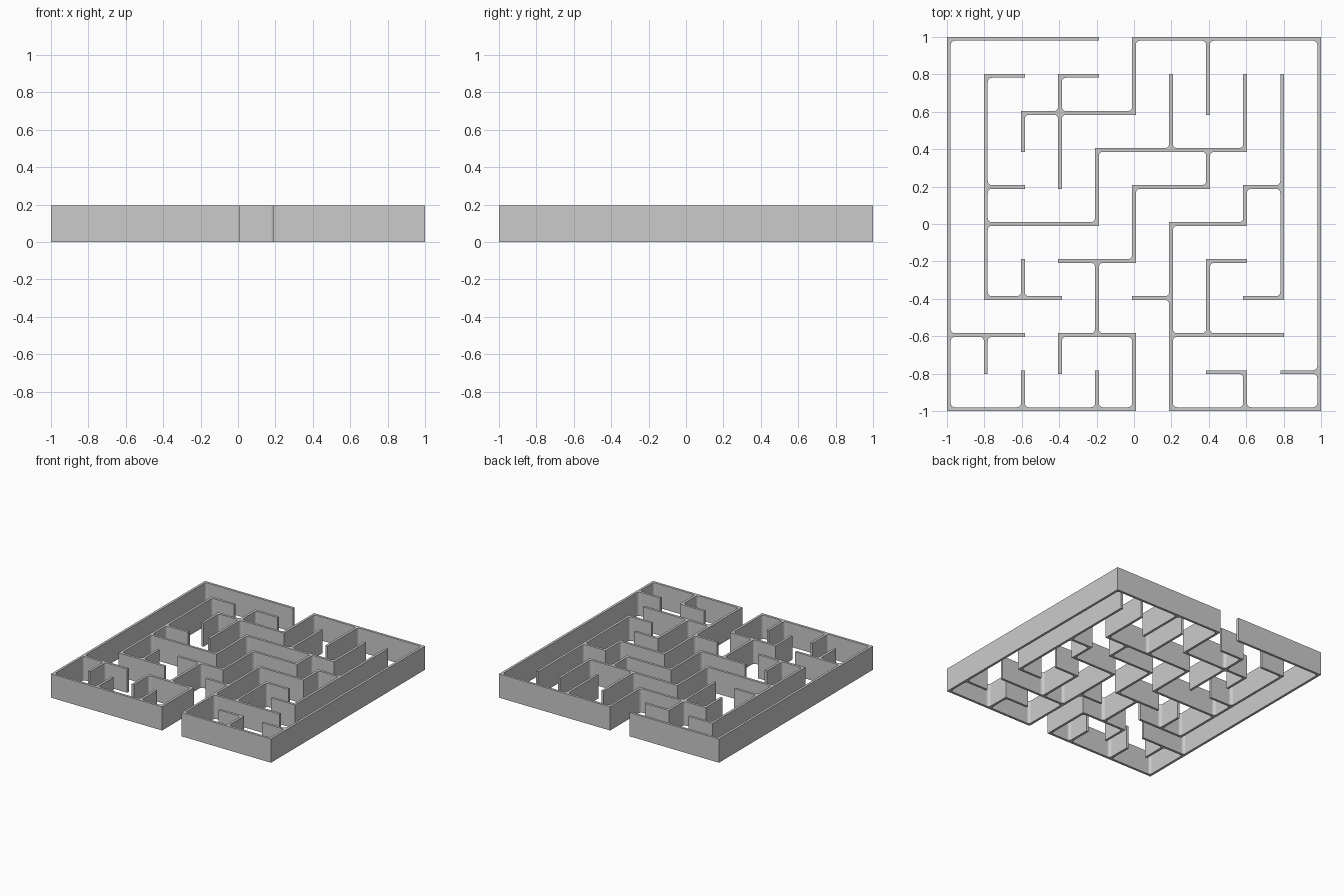
import bpy, bmesh
from math import sin, cos, pi

if "Cube" in bpy.data.objects:
    bpy.data.objects.remove(bpy.data.objects["Cube"])

STEP, HALF, HEIGHT, R = 0.198, 0.01, 0.195, 0.022

# Wall runs on an 11 x 11 node grid: {row or column: [(start, end), ...]}
ROWS = {
    5: [(-5, -1), (0, 5)], 4: [(-4, -3), (-2, -1)], 3: [(-3, 0)], 2: [(-1, 3)],
    1: [(-4, -3), (0, 2), (3, 4)], 0: [(-4, -1), (1, 3)], -1: [(-2, 0), (2, 3)],
    -2: [(-4, -2), (0, 1), (3, 4)], -3: [(-5, -3), (-2, 0), (1, 4)],
    -4: [(2, 3), (4, 5)], -5: [(-5, 0), (1, 5)],
}
COLS = {
    -5: [(-5, 5)], -4: [(-4, -3), (-2, 4)], -3: [(-5, -4), (-2, -1), (2, 3)],
    -2: [(-4, -3), (1, 4)], -1: [(-5, -4), (-3, -1), (0, 2)],
    0: [(-5, -3), (-1, 1), (3, 5)], 1: [(-5, 0), (2, 4)],
    2: [(-3, -1), (1, 2), (3, 5)], 3: [(-5, -4), (0, 1), (2, 4)],
    4: [(-2, 4)], 5: [(-5, 5)],
}


def raised_plan(name, polygons):
    """Weld flat plan polygons and raise them to wall height."""
    bm = bmesh.new()
    for poly in polygons:
        bm.faces.new([bm.verts.new((x, y, 0)) for x, y in poly])
    bmesh.ops.remove_doubles(bm, verts=bm.verts, dist=1e-4)
    bm.normal_update()
    for f in bm.faces:
        if f.normal.z < 0:
            f.normal_flip()
    mesh = bpy.data.meshes.new(name)
    bm.to_mesh(mesh)
    bm.free()
    obj = bpy.data.objects.new(name, mesh)
    bpy.context.collection.objects.link(obj)
    mod = obj.modifiers.new("height", 'SOLIDIFY')
    mod.thickness, mod.offset = HEIGHT, 1
    return obj


def rect(x0, x1, y0, y1):
    return [(x0, y0), (x1, y0), (x1, y1), (x0, y1)]


# Split the runs into unit links between neighbouring nodes
links = set()
for j, runs in ROWS.items():
    links |= {((i, j), (i + 1, j)) for a, b in runs for i in range(a, b)}
for i, runs in COLS.items():
    links |= {((i, j), (i, j + 1)) for a, b in runs for j in range(a, b)}
nodes = sorted({n for link in links for n in link})

# Maze walls: a square per node and a strip per link
plan = []
for i, j in nodes:
    x, y = i * STEP, j * STEP
    plan.append(rect(x - HALF, x + HALF, y - HALF, y + HALF))
for (i, j), (k, l) in sorted(links):
    x, y, u, v = i * STEP, j * STEP, k * STEP, l * STEP
    if j == l:
        plan.append(rect(x + HALF, u - HALF, y - HALF, y + HALF))
    else:
        plan.append(rect(x - HALF, x + HALF, y + HALF, v - HALF))
raised_plan("maze_walls", plan)

# Small rounded fillets wherever two walls meet at an inside corner
fillets = []
for i, j in nodes:
    for sx in (-1, 1):
        for sy in (-1, 1):
            h = tuple(sorted([(i, j), (i + sx, j)]))
            v = tuple(sorted([(i, j), (i, j + sy)]))
            if h in links and v in links:
                cx, cy = i * STEP + sx * HALF, j * STEP + sy * HALF
                arc = [(cx + sx * R * (1 - cos(a)), cy + sy * R * (1 - sin(a)))
                       for a in (k * pi / 8 for k in range(5))]
                fillets.append([(cx, cy)] + arc)
raised_plan("corner_fillets", fillets)
